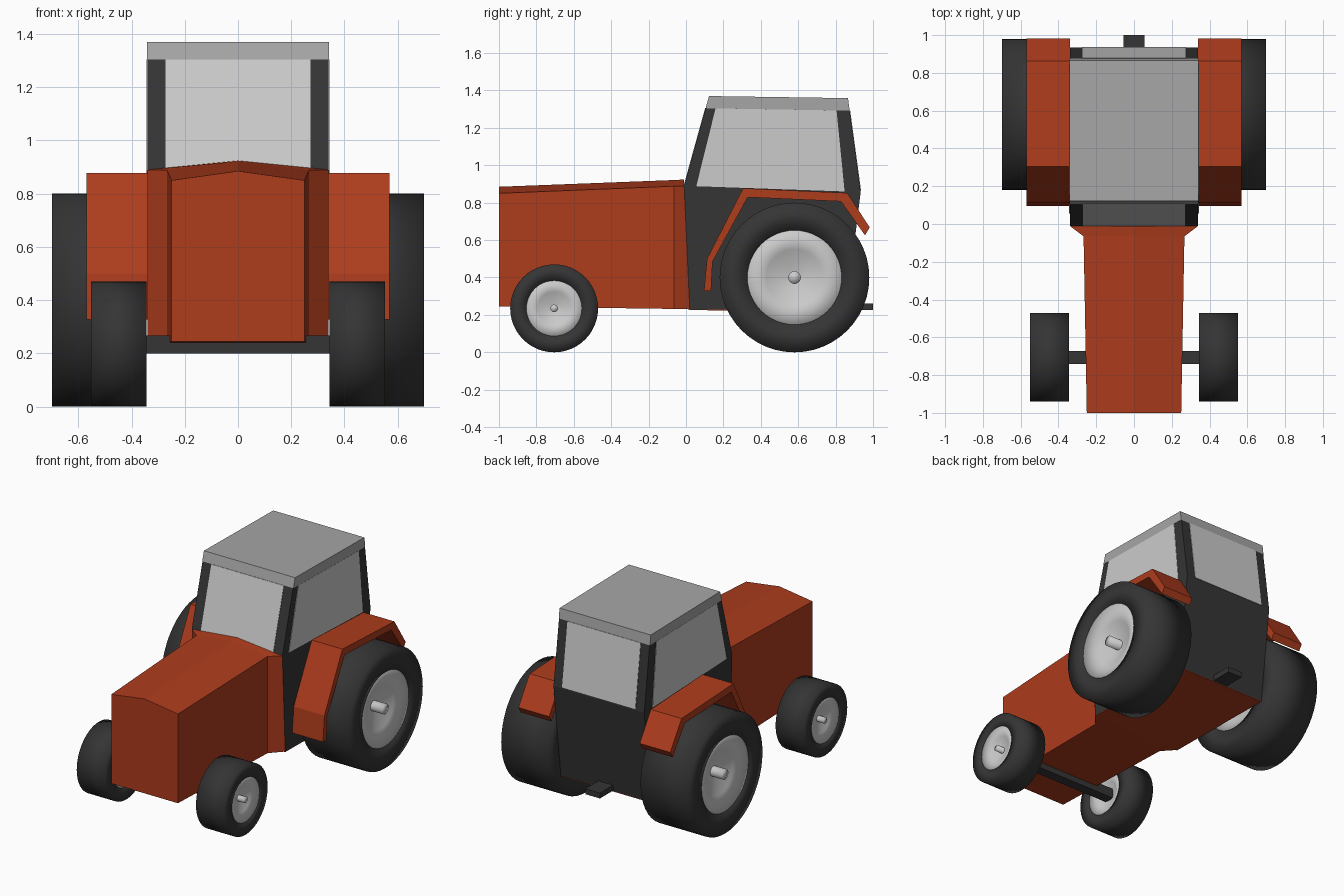
import bpy, bmesh
from math import sin, cos, tau

if "Cube" in bpy.data.objects:
    bpy.data.objects.remove(bpy.data.objects["Cube"])


def material(name, color):
    m = bpy.data.materials.new(name)
    m.diffuse_color = (*color, 1)
    m.use_nodes = True
    m.node_tree.nodes["Principled BSDF"].inputs["Base Color"].default_value = m.diffuse_color
    return m


RED = material("red_paint", (0.42, 0.045, 0.012))
DARK = material("dark_rubber", (0.035, 0.035, 0.035))
GREY = material("roof_grey", (0.38, 0.38, 0.38))


def loft(name, rings, mat=None, smooth=False, loop=False, cap=True):
    """Skin closed rings of points that all have the same count."""
    bm = bmesh.new()
    vs = [[bm.verts.new(p) for p in ring] for ring in rings]
    n = len(vs[0])
    pairs = list(zip(vs, vs[1:])) + ([(vs[-1], vs[0])] if loop else [])
    for a, b in pairs:
        for i in range(n):
            j = (i + 1) % n
            bm.faces.new((a[i], a[j], b[j], b[i]))
    if cap and not loop:
        bm.faces.new(vs[0])
        bm.faces.new(vs[-1])
    bmesh.ops.recalc_face_normals(bm, faces=bm.faces)
    for f in bm.faces:
        f.smooth = smooth
    me = bpy.data.meshes.new(name)
    bm.to_mesh(me)
    bm.free()
    ob = bpy.data.objects.new(name, me)
    bpy.context.collection.objects.link(ob)
    if mat:
        me.materials.append(mat)
    return ob


def prism(name, profile, x0, x1, mat=None):
    """Extrude a (y, z) side profile between two x positions."""
    return loft(name, [[(x, y, z) for y, z in profile] for x in (x0, x1)], mat)


def box(name, x, y0, y1, z0, z1, mat):
    return prism(name, [(y0, z0), (y1, z0), (y1, z1), (y0, z1)], -x, x, mat)


def lathe(name, profile, mat=None, loop=False, steps=48):
    """Turn an (x, radius) profile around the x axis."""
    rings = [[(x, r * cos(tau * i / steps), r * sin(tau * i / steps))
              for i in range(steps)] for x, r in profile]
    return loft(name, rings, mat, smooth=True, loop=loop)


# Hood with a low ridge, flaring out to the cab width
def hood_ring(w, y_low, z_low, y, z_side, z_ridge):
    return [(-w, y_low, z_low), (w, y_low, z_low), (w, y, z_side),
            (0, y, z_ridge), (-w, y, z_side)]


loft("hood", [hood_ring(0.25, -1.0, 0.245, -1.0, 0.85, 0.885),
              hood_ring(0.267, -0.065, 0.232, -0.065, 0.888, 0.921),
              hood_ring(0.34, 0.02, 0.23, -0.01, 0.89, 0.924)], RED)

# Cab body, red underside and roof
prism("cab", [(0.02, 0.23), (-0.01, 0.89), (0.105, 1.305), (0.875, 1.292),
              (0.934, 0.857), (0.855, 0.22)], -0.34, 0.34, DARK)
prism("underside", [(0.02, 0.23), (0.855, 0.22), (0.855, 0.216), (0.02, 0.226)],
      -0.34, 0.34, RED)
prism("roof", [(0.105, 1.305), (0.123, 1.37), (0.866, 1.359), (0.875, 1.292)],
      -0.342, 0.342, GREY)

# Windows, almost flush with the cab
prism("front_window", [(-0.013, 0.89), (0.102, 1.305), (0.12, 1.305), (0.01, 0.89)],
      -0.272, 0.272)
prism("rear_window", [(0.878, 1.292), (0.936, 0.865), (0.91, 0.865), (0.85, 1.292)],
      -0.275, 0.275)
for side, s in (("left", -1), ("right", 1)):
    prism(side + "_window", [(0.055, 0.888), (0.158, 1.304), (0.805, 1.293),
                             (0.848, 0.86)], s * 0.32, s * 0.343)

    # Bent fender over the rear wheel
    prism(side + "_fender", [(0.096, 0.327), (0.112, 0.5), (0.305, 0.877),
                             (0.862, 0.852), (0.982, 0.668), (0.957, 0.626),
                             (0.828, 0.807), (0.33, 0.829), (0.142, 0.485),
                             (0.134, 0.327)], s * 0.34, s * 0.57, RED)

    # Wheels: the front ones are a smaller copy of the rear ones
    w = 0.1775
    for end, x, y, r in (("rear", 0.5225, 0.58, 0.4), ("front", 0.4475, -0.705, 0.235)):
        name = f"{end}_{side}_"
        tire = lathe(name + "tire", [(-w, 0.252), (-w, 0.4), (w, 0.4), (w, 0.252)],
                     DARK, loop=True)
        rim = lathe(name + "rim", [(-w + 0.09, 0.03), (-w + 0.045, 0.15), (-w + 0.002, 0.253),
                                   (w - 0.002, 0.253), (w - 0.045, 0.15), (w - 0.09, 0.03)])
        hub = lathe(name + "hub", [(-w, 0.034), (w, 0.034)], steps=24)
        for part in (tire, rim, hub):
            part.location = (s * x, y, r)
            part.scale = (r / 0.4,) * 3

# Front axle and rear hitch
box("front_axle", 0.4, -0.74, -0.672, 0.2, 0.267, DARK)
box("hitch", 0.055, 0.82, 1.0, 0.225, 0.262, DARK)
